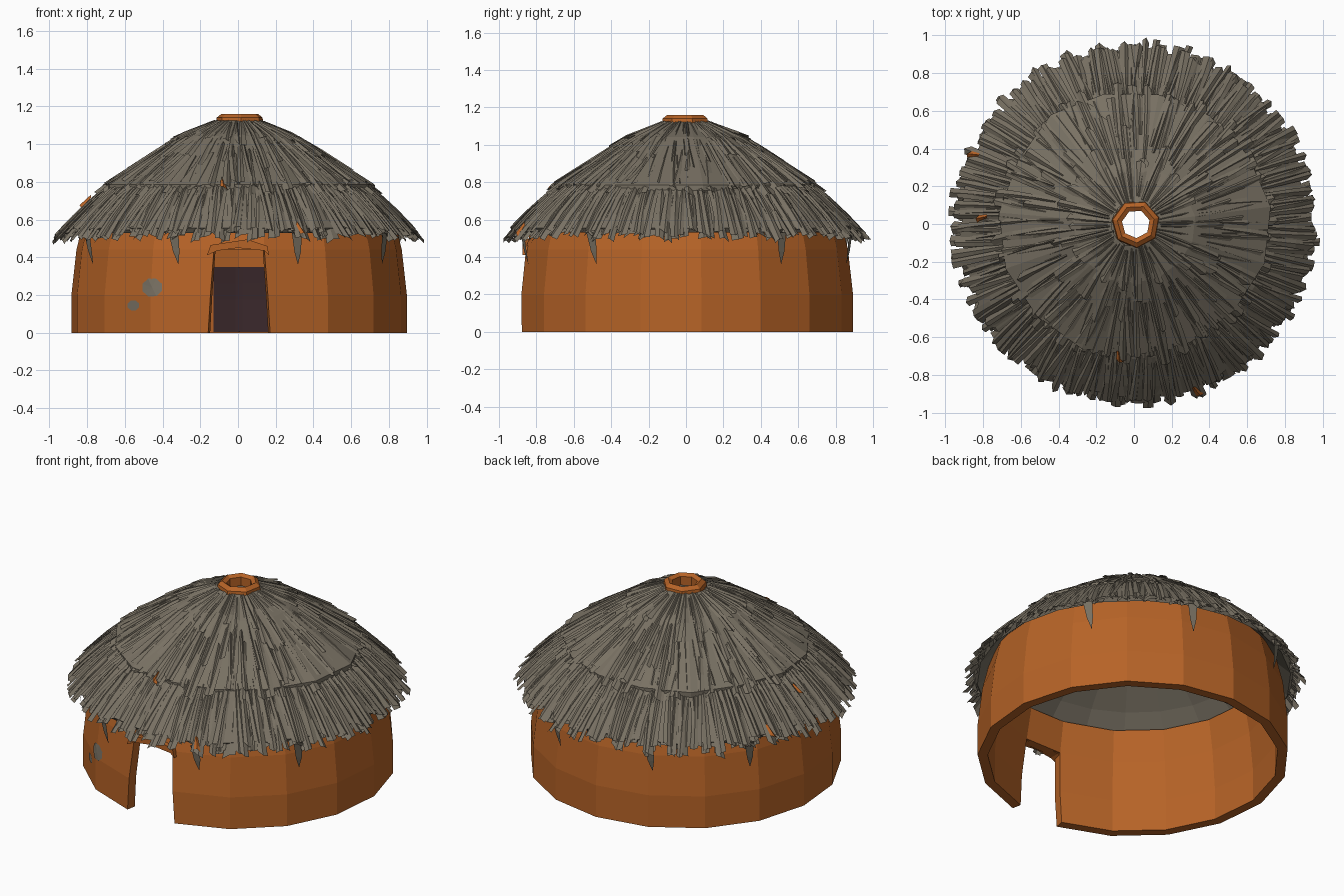
import bpy, bmesh, math, random
from mathutils import Vector
from mathutils.bvhtree import BVHTree

if "Cube" in bpy.data.objects:
    bpy.data.objects.remove(bpy.data.objects["Cube"])

random.seed(7)
TAU = 2 * math.pi


def material(name, rgb):
    m = bpy.data.materials.new(name)
    m.diffuse_color = (*rgb, 1)
    m.use_nodes = True
    m.node_tree.nodes["Principled BSDF"].inputs["Base Color"].default_value = m.diffuse_color
    return m


CLAY = material("orange clay", (0.47, 0.125, 0.02))
THATCH = material("grey thatch", (0.19, 0.165, 0.125))
DARK = material("dark doorway", (0.042, 0.021, 0.024))


def finish(name, bm, mat, normals=True):
    if normals:
        bmesh.ops.recalc_face_normals(bm, faces=bm.faces[:])
    me = bpy.data.meshes.new(name)
    bm.to_mesh(me)
    me.materials.append(mat)
    ob = bpy.data.objects.new(name, me)
    bpy.context.collection.objects.link(ob)
    return ob


def lathe(name, profile, n, mat, cx=0.0, wobble=0.0):
    """Closed (radius, z) profile turned around z."""
    bm = bmesh.new()
    cols = []
    for i in range(n):
        a = TAU * (i + 0.3) / n
        k = 1 + random.uniform(-wobble, wobble)
        cols.append([bm.verts.new((cx + r * k * math.cos(a), r * k * math.sin(a), z))
                     for r, z in profile])
    m = len(profile)
    for i in range(n):
        A, B = cols[i], cols[(i + 1) % n]
        for j in range(m):
            bm.faces.new((A[j], B[j], B[(j + 1) % m], A[(j + 1) % m]))
    return finish(name, bm, mat)


# Clay wall: a ring of columns, with the door segment left open below the lintel
OUT = [(0.893, 0), (0.893, 0.2), (0.866, 0.44), (0.825, 0.61)]
INN = [(0.775, 0.63), (0.81, 0.44), (0.835, 0.2), (0.835, 0)]
LOOP = OUT + INN
bm = bmesh.new()
HALF = math.radians(10.6)
SEG = 16
angles = [-math.pi / 2 + HALF + (TAU - 2 * HALF) * i / SEG for i in range(SEG + 1)]
cols = []
for i, a in enumerate(angles):
    col = []
    for r, z in LOOP:
        lean = 0.03 * min(z / 0.44, 1) * ((i == SEG) - (i == 0))
        col.append(bm.verts.new((r * math.cos(a + lean) + 0.006, r * math.sin(a + lean), z)))
    cols.append(col)
for A, B in zip(cols, cols[1:]):
    for j in range(8):
        k = (j + 1) % 8
        bm.faces.new((A[j], B[j], B[k], A[k]))
A, B = cols[-1], cols[0]
for j, k in ((2, 3), (3, 4), (4, 5), (5, 2)):
    bm.faces.new((A[j], B[j], B[k], A[k]))
for C in (A, B):
    bm.faces.new([C[j] for j in (0, 1, 2, 5, 6, 7)])
bmesh.ops.recalc_face_normals(bm, faces=bm.faces[:])
wall_tree = BVHTree.FromBMesh(bm)
finish("clay_wall", bm, CLAY)

# Bent clay lintel over the door
bm = bmesh.new()
shape = [(-0.165, 0.41), (-0.145, 0.465), (0.05, 0.495), (0.155, 0.46), (0.165, 0.41),
         (0.14, 0.435), (0.0, 0.45), (-0.11, 0.435)]
front = [bm.verts.new((x, -0.875, z)) for x, z in shape]
back = [bm.verts.new((x, -0.81, z)) for x, z in shape]
bm.faces.new(front)
bm.faces.new(back[::-1])
for i in range(len(shape)):
    j = (i + 1) % len(shape)
    bm.faces.new((front[i], back[i], back[j], front[j]))
finish("door_lintel", bm, CLAY)


def on_wall(x, z, y0):
    """Point just in front of the wall surface met when looking along +y."""
    hit = wall_tree.ray_cast(Vector((x, y0, z)), Vector((0, 1, 0)))[0]
    return hit + Vector((0, -0.005, 0))


# Grey blotches on the front wall
for name, cx, cz, rad in (("large_wall_patch", -0.455, 0.24, 0.056),
                          ("small_wall_patch", -0.555, 0.145, 0.032)):
    bm = bmesh.new()
    c = bm.verts.new(on_wall(cx, cz, -2))
    rim = [bm.verts.new(on_wall(cx + rad * math.cos(TAU * i / 8 + 0.4),
                                cz + rad * 0.9 * math.sin(TAU * i / 8 + 0.4), -2)) for i in range(8)]
    for i in range(8):
        bm.faces.new((c, rim[i], rim[(i + 1) % 8]))
    for f in bm.faces:
        f.normal_update()
        if f.normal.y > 0:
            f.normal_flip()
    finish(name, bm, THATCH, False)

# Dark area on the inside of the back wall, seen through the door
bm = bmesh.new()
NX, NZ = 8, 4
grid = [[bm.verts.new(on_wall(-0.13 + 0.31 * i / NX, 0.003 + 0.345 * j / NZ, 0))
         for i in range(NX + 1)] for j in range(NZ + 1)]
for j in range(NZ):
    for i in range(NX):
        bm.faces.new((grid[j][i], grid[j][i + 1], grid[j + 1][i + 1], grid[j + 1][i]))
finish("dark_back_patch", bm, DARK, False)

# Roof shell, upper layer and clay smoke ring
lathe("roof_shell", [(0.09, 1.11), (0.3, 1.035), (0.72, 0.755), (0.92, 0.555),
                     (0.90, 0.53), (0.7, 0.71), (0.3, 0.99), (0.09, 1.06)], 22, THATCH)
lathe("upper_roof_layer", [(0.12, 1.125), (0.32, 1.042), (0.715, 0.785),
                           (0.715, 0.755), (0.3, 1.02), (0.12, 1.10)], 15, THATCH, 0, 0.03)
lathe("smoke_ring", [(0.075, 1.09), (0.13, 1.10), (0.125, 1.14), (0.10, 1.16), (0.075, 1.145)],
      7, CLAY, 0.01)

# Thatch: ridged straw bundles that follow the roof slope
SLOPE = [(0.0, 1.16), (0.13, 1.125), (0.33, 1.035), (0.72, 0.77), (0.85, 0.645), (1.0, 0.48)]


def slope_z(r):
    for (r0, z0), (r1, z1) in zip(SLOPE, SLOPE[1:]):
        if r <= r1:
            return z0 + (z1 - z0) * (r - r0) / (r1 - r0)
    return SLOPE[-1][1]


def straw(bm, a, r0, r1, width, lift0, lift1, yaw):
    rows = []
    for i in range(4):
        t = i / 3
        r = r0 + (r1 - r0) * t
        b = a + yaw * t
        z = slope_z(r) + lift0 + (lift1 - lift0) * t
        w = width * (0.45 + 0.55 * t) / 2
        tilt = 0.35 * w * (1 if yaw > 0 else -1)
        d = Vector((math.cos(b), math.sin(b), 0))
        s = Vector((-math.sin(b), math.cos(b), 0))
        back = random.uniform(0.0, 0.035) if i == 3 else 0
        up = Vector((0, 0, 1))
        rows.append([bm.verts.new(d * (r - back) - s * w + up * (z - 0.008 + tilt + back * 0.7)),
                     bm.verts.new(d * r + up * (z + 0.006)),
                     bm.verts.new(d * (r - back * 0.5) + s * w + up * (z - 0.008 - tilt + back * 0.4))])
    for P, Q in zip(rows, rows[1:]):
        for k in (0, 1):
            bm.faces.new((P[k], Q[k], Q[k + 1], P[k + 1]))


def thatch_layer(name, n, r0, r1, width, lift0, lift1, yaw):
    bm = bmesh.new()
    for i in range(n):
        straw(bm, TAU * (i + random.uniform(-0.4, 0.4)) / n, random.uniform(*r0),
              random.uniform(*r1), width * random.uniform(0.7, 1.3), lift0,
              random.uniform(*lift1), random.uniform(-yaw, yaw))
    finish(name, bm, THATCH, False)


thatch_layer("eave_thatch_under", 130, (0.66, 0.74), (0.92, 0.965), 0.06, -0.02, (-0.04, -0.015), 0.05)
thatch_layer("eave_thatch_top", 170, (0.62, 0.70), (0.935, 0.992), 0.05, -0.01, (-0.015, 0.012), 0.05)
thatch_layer("upper_thatch_low", 110, (0.32, 0.5), (0.68, 0.77), 0.045, 0.0, (0.0, 0.018), 0.07)
thatch_layer("upper_thatch_high", 60, (0.11, 0.15), (0.34, 0.62), 0.045, -0.004, (0.002, 0.016), 0.08)

# Loose straws hanging below the eave
bm = bmesh.new()
for x, y in ((-0.80, -0.47), (0.31, -0.87), (-0.34, -0.86), (0.78, -0.51),
             (0.76, 0.5), (-0.35, 0.88), (-0.8, 0.5), (0.3, 0.88)):
    d = Vector((x, y, 0)).normalized()
    s = Vector((-d.y, d.x, 0)) * 0.028
    top = d * 0.93 + Vector((0, 0, 0.53))
    mid = d * 0.915 + Vector((0, 0, 0.43))
    tip = d * 0.9 + Vector((0, 0, 0.36)) + s * 0.6
    v = [bm.verts.new(p) for p in (top - s, top + s, mid + s, mid - s * 0.3, tip)]
    bm.faces.new((v[0], v[1], v[2], v[3]))
    bm.faces.new((v[3], v[2], v[4]))
finish("hanging_straws", bm, THATCH, False)

# A few clay coloured straws in the eave
bm = bmesh.new()
for deg, r0, r1 in ((156, 0.90, 0.96), (177, 0.78, 0.84), (290, 0.92, 0.975), (263, 0.68, 0.74)):
    straw(bm, math.radians(deg), r0, r1, 0.04, 0.014, 0.016, 0.02)
finish("clay_straws", bm, CLAY, False)
